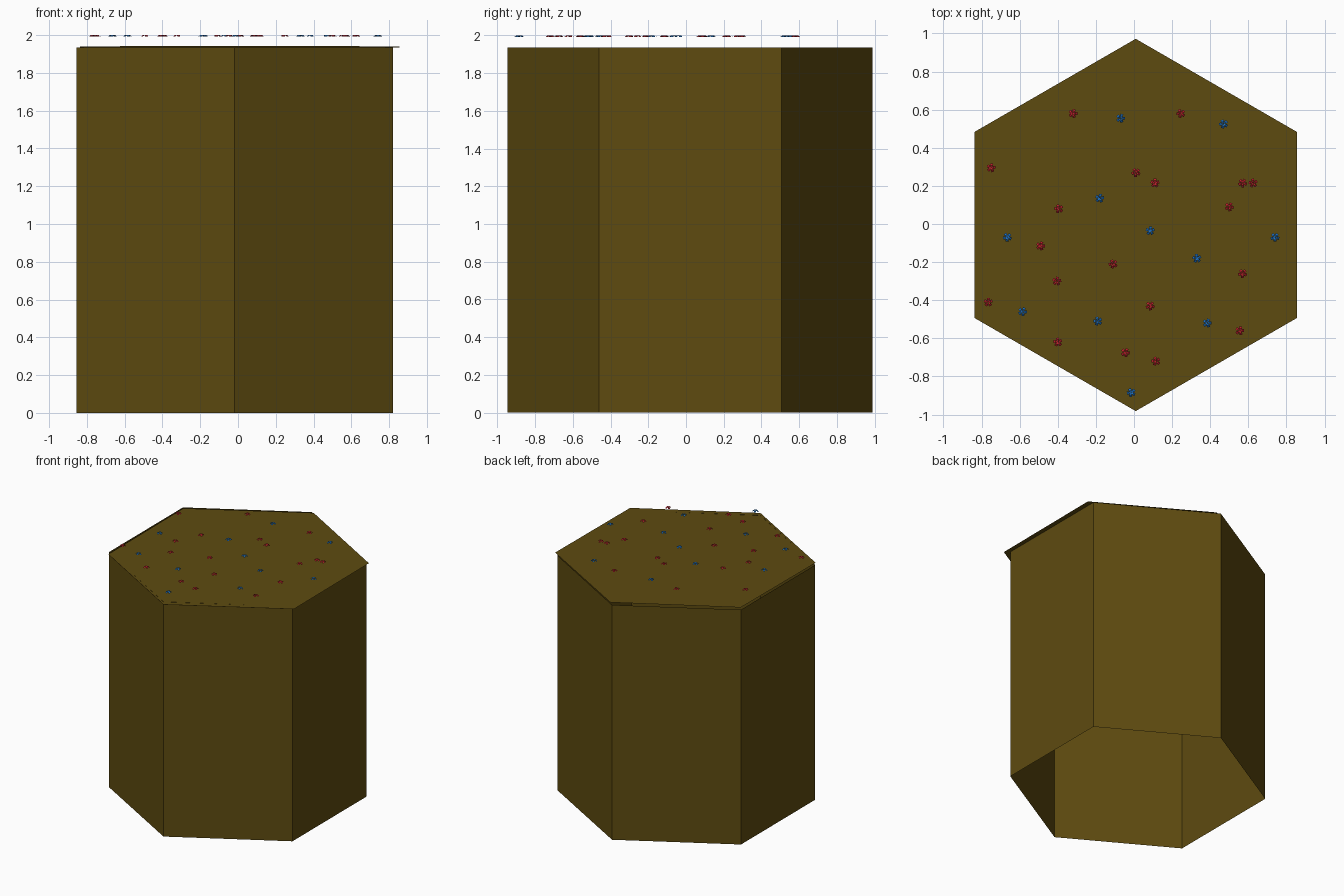
import bpy, bmesh, math

if "Cube" in bpy.data.objects:
    bpy.data.objects.remove(bpy.data.objects["Cube"])


def material(name, rgb):
    m = bpy.data.materials.new(name)
    m.diffuse_color = (*rgb, 1.0)
    m.use_nodes = True
    m.node_tree.nodes["Principled BSDF"].inputs["Base Color"].default_value = m.diffuse_color
    return m


EARTH = material("earth brown", (0.112, 0.070, 0.005))
RED = material("petal red", (0.50, 0.015, 0.025))
BLUE = material("petal blue", (0.015, 0.17, 0.55))


def make(name, bm, mat):
    me = bpy.data.meshes.new(name)
    bm.to_mesh(me)
    bm.free()
    me.materials.append(mat)
    ob = bpy.data.objects.new(name, me)
    bpy.context.collection.objects.link(ob)
    return ob


def hexagon(bm, cx, cy, r, z):
    # pointed towards front and back, counter-clockwise from above
    return [bm.verts.new((cx + r * math.cos(math.radians(30 + 60 * i)),
                          cy + r * math.sin(math.radians(30 + 60 * i)), z))
            for i in range(6)]


# Column walls, open below
bm = bmesh.new()
low = hexagon(bm, -0.018, 0.022, 0.967, 0.0)
high = hexagon(bm, -0.018, 0.022, 0.967, 1.935)
for i in range(6):
    j = (i + 1) % 6
    bm.faces.new((low[i], low[j], high[j], high[i]))
make("column_walls", bm, EARTH)

# Ground sheet, slightly shifted and lifted towards the back
bm = bmesh.new()
top = hexagon(bm, 0.009, -0.005, 0.977, 1.938)
for v in top:
    v.co.z += 0.005 * v.co.y
bm.faces.new(top)
make("ground_sheet", bm, EARTH)


def flowers(name, spots, mat):
    # five drooping petals around a small raised middle
    bm = bmesh.new()
    for n, (x, y) in enumerate(spots):
        def point(r, a, z):
            a += n * 0.7
            return bm.verts.new((x + r * math.cos(a), y + r * math.sin(a), z))
        mid = point(0, 0, 1.996)
        for k in range(5):
            a = k * math.tau / 5
            l1, r1 = point(0.015, a + 0.55, 2.0), point(0.015, a - 0.55, 2.0)
            l2, r2 = point(0.024, a + 0.32, 1.992), point(0.024, a - 0.32, 1.992)
            bm.faces.new((mid, r1, l1))
            bm.faces.new((r1, r2, l2, l1))
    make(name, bm, mat)


# Flowers hovering just above the ground
flowers("red_flowers", [
    (-.32, .58), (.245, .58), (-.75, .295), (.01, .27), (.11, .215), (.57, .215),
    (.625, .215), (.5, .09), (-.395, .08), (-.49, -.115), (-.11, -.21),
    (-.405, -.3), (.57, -.26), (-.765, -.41), (.085, -.43), (-.4, -.62),
    (-.045, -.675), (.115, -.72), (.555, -.56)], RED)
flowers("blue_flowers", [
    (-.07, .555), (.47, .525), (-.18, .135), (-.665, -.07), (.085, -.035),
    (.74, -.07), (.33, -.18), (-.585, -.46), (-.19, -.51), (.385, -.52),
    (-.015, -.885)], BLUE)
